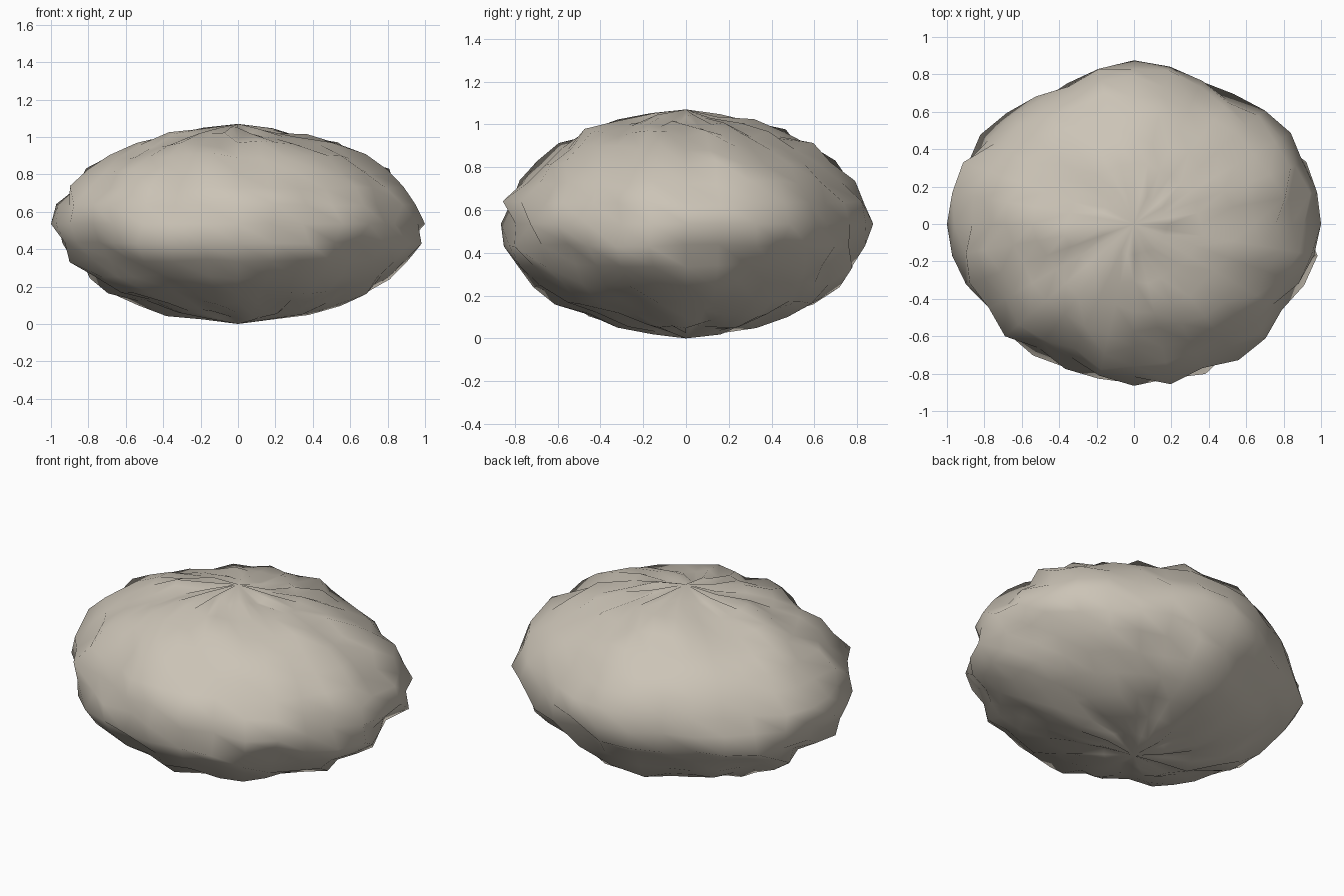
import bpy, bmesh, math, random
from mathutils import Vector

random.seed(11)
cube = bpy.data.objects.get("Cube")
if cube:
    bpy.data.objects.remove(cube, do_unlink=True)

# Outline radius of the boulder, every 15 degrees from +x
OUTLINE = [1.0, .99, .97, .91, .85, .84, .875, .85, .83, .89, .955, .985,
           1.0, .98, .90, .925, .855, .85, .865, .885, .895, .94, .91, 1.0]
COLUMNS, ROWS = 32, 16
DEPTH, HALF_HEIGHT = 0.87, 0.535


def outline_radius(angle):
    t = (angle / math.tau % 1) * len(OUTLINE)
    i = int(t) % len(OUTLINE)
    f = t - int(t)
    return OUTLINE[i] * (1 - f) + OUTLINE[(i + 1) % len(OUTLINE)] * f


def ellipse_radius(angle):
    return 1 / math.hypot(math.cos(angle), math.sin(angle) / DEPTH)


# Knobs that stand out: one per column near the waist,
# and one per row beside each of the four main meridians
QUARTER = COLUMNS // 4
WAIST = ROWS // 2
waist_knobs = {(c, WAIST + (random.choice((-1, 0, 1)) if c % QUARTER else 0))
               for c in range(COLUMNS)}
meridian_knobs = {((q * QUARTER + random.choice((-1, 0, 1))) % COLUMNS, row)
                  for q in range(4) for row in range(1, ROWS)}

# Boulder: a squashed sphere with every vertex pushed in by its own amount
bm = bmesh.new()
bmesh.ops.create_uvsphere(bm, u_segments=COLUMNS, v_segments=ROWS, radius=1)
for v in bm.verts:
    x, y, z = v.co
    flat = math.hypot(x, y)
    turn = math.atan2(y, x)
    angle = math.atan2(y * DEPTH, x)
    row = round(math.acos(max(-1, min(1, z))) / math.pi * ROWS)
    spot = (round(turn / math.tau * COLUMNS) % COLUMNS, row)
    blend, push = 0.4, random.uniform(0.905, 0.985)
    if row in (0, ROWS):
        push = 1
    elif spot in waist_knobs:
        # A knob off the waist reaches out as far as one on it
        blend, push = 1, 1 / max(flat, 0.985)
    elif spot in meridian_knobs:
        push = random.uniform(0.97, 1.0)
    base = ellipse_radius(angle)
    r = flat * push * (base + (outline_radius(angle) - base) * blend)
    v.co = Vector((r * math.cos(angle), r * math.sin(angle),
                   HALF_HEIGHT * (1 + z * push)))

for f in bm.faces:
    f.smooth = True
mesh = bpy.data.meshes.new("boulder")
bm.to_mesh(mesh)
bm.free()
boulder = bpy.data.objects.new("boulder", mesh)
bpy.context.collection.objects.link(boulder)

# Pale stone colour
stone = bpy.data.materials.new("pale_stone")
stone.use_nodes = True
color = (0.60, 0.55, 0.47, 1)
stone.diffuse_color = color
stone.node_tree.nodes["Principled BSDF"].inputs["Base Color"].default_value = color
mesh.materials.append(stone)
